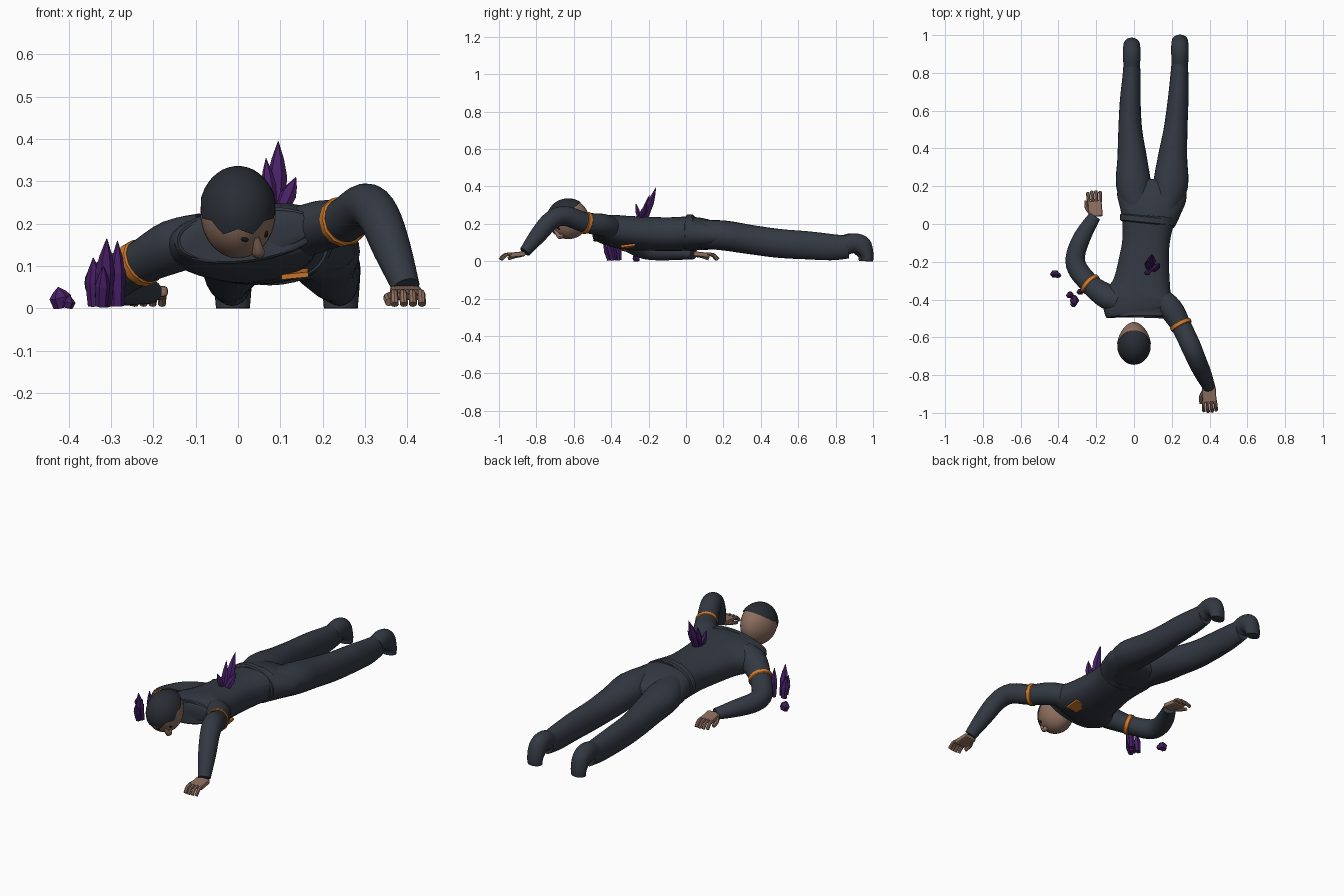
import bpy, bmesh, math
from mathutils import Vector, Matrix

if "Cube" in bpy.data.objects:
    bpy.data.objects.remove(bpy.data.objects["Cube"])


def material(name, rgb):
    m = bpy.data.materials.new(name)
    m.diffuse_color = (*rgb, 1)
    m.use_nodes = True
    m.node_tree.nodes["Principled BSDF"].inputs["Base Color"].default_value = m.diffuse_color
    return m


SUIT = material("dark slate cloth", (0.033, 0.041, 0.055))
HAIR = material("dark hair", (0.022, 0.027, 0.035))
SKIN = material("tan skin", (0.27, 0.16, 0.115))
ORANGE = material("orange trim", (0.62, 0.19, 0.025))
PURPLE = material("purple crystal", (0.062, 0.014, 0.13))
BLACK = material("eye black", (0.012, 0.012, 0.015))


def finish(name, bm, mat, smooth=True):
    bmesh.ops.recalc_face_normals(bm, faces=bm.faces)
    me = bpy.data.meshes.new(name)
    bm.to_mesh(me)
    bm.free()
    me.materials.append(mat)
    ob = bpy.data.objects.new(name, me)
    bpy.context.collection.objects.link(ob)
    if smooth:
        bpy.ops.object.select_all(action='DESELECT')
        ob.select_set(True)
        bpy.context.view_layer.objects.active = ob
        bpy.ops.object.shade_smooth_by_angle(angle=math.radians(40))
    return ob


def catmull(rows, n):
    out = []
    for i in range(len(rows) - 1):
        a, b, c, d = rows[max(i - 1, 0)], rows[i], rows[i + 1], rows[min(i + 2, len(rows) - 1)]
        for k in range(n):
            t = k / n
            out.append([0.5 * (2 * q + (r - p) * t + (2 * p - 5 * q + 4 * r - s) * t * t
                               + (3 * q - p - 3 * r + s) * t ** 3) for p, q, r, s in zip(a, b, c, d)])
    return out + [list(rows[-1])]


def tube(name, rows, mat, sides=24, steps=4, roll=0.0, power=1.0, smooth=True):
    """Loft ellipses (x, y, z, half width, half height) along a smooth path."""
    rows = catmull(rows, steps)
    pts = [Vector(r[:3]) for r in rows]
    ref = Vector((math.cos(roll), 0, math.sin(roll)))
    bm, rings = bmesh.new(), []
    pw = lambda v: math.copysign(abs(v) ** power, v)
    for i, r in enumerate(rows):
        t = (pts[min(i + 1, len(pts) - 1)] - pts[max(i - 1, 0)]).normalized()
        side = (ref - t * ref.dot(t)).normalized()
        up = side.cross(t)
        rings.append([bm.verts.new(pts[i] + side * r[3] * pw(math.cos(a)) + up * r[4] * pw(math.sin(a)))
                      for a in (2 * math.pi * k / sides for k in range(sides))])
    for a, b in zip(rings, rings[1:]):
        for k in range(sides):
            bm.faces.new((a[k], a[(k + 1) % sides], b[(k + 1) % sides], b[k]))
    bm.faces.new(rings[0])
    bm.faces.new(rings[-1])
    return finish(name, bm, mat, smooth)


def band(name, centre, axis, length, rw, rh, mat, sides=20, roll=0.0):
    c, d = Vector(centre), Vector(axis).normalized() * length / 2
    rows = [(*(c + d * k), rw * s, rh * s) for k, s in ((-1, .93), (-.7, 1), (.7, 1), (1, .93))]
    return tube(name, rows, mat, sides, 1, roll)


def box(name, centre, size, mat, rot=Matrix()):
    bm = bmesh.new()
    bmesh.ops.create_cube(bm, size=1, matrix=Matrix.Translation(centre) @ rot @ Matrix.Diagonal((*size, 1)))
    ob = finish(name, bm, mat, False)
    return ob


def crystal(name, base, tip, r, sides=6):
    b, t = Vector(base), Vector(tip)
    rows = [(*b.lerp(t, f), r * s, r * s * .8) for f, s in ((0, .8), (.5, 1), (.75, .62), (1, .03))]
    tube(name, rows, PURPLE, sides, 1, .3, smooth=False)


# torso and hips
tube("torso", [(.078, .05, .15, .145, .09), (.065, -.08, .145, .126, .088), (.052, -.2, .147, .134, .088),
               (.04, -.32, .152, .154, .088), (.024, -.40, .163, .188, .08), (.022, -.45, .172, .183, .068),
               (.025, -.48, .176, .165, .055), (.025, -.493, .176, .14, .045)], SUIT, 32, roll=.13, power=.85)
tube("hips", [(.076, .0, .15, .138, .088), (.086, .07, .146, .162, .087), (.094, .15, .138, .184, .075),
              (.095, .215, .132, .16, .055), (.095, .235, .13, .09, .035)], SUIT, 32, power=.9)
band("belt", (.075, .022, .152), (-.1, -1, 0), .04, .15, .098, SUIT, 32)
band("collar", (.02, -.478, .172), (0, -1, .05), .03, .172, .064, SUIT, 28, .13)

# legs and feet
ROWS = [(.06, .145, .06, .075), (.2, .138, .092, .08), (.35, .115, .078, .078), (.5, .095, .063, .077),
        (.65, .085, .055, .075), (.78, .075, .048, .07), (.87, .075, .042, .06)]
FOOT = [(.835, .085, .044, .052), (.885, .097, .046, .052), (.925, .08, .046, .052),
        (.95, .035, .043, .035), (.952, .0, .04, .03)]
for name, xs, fx, fy in (("left", (.02, -.002, -.01, -.02, -.02, -.013, -.012), -.012, .002),
                         ("right", (.165, .193, .204, .22, .233, .24, .242), .243, .018)):
    tube(name + "_leg", [(x, *r) for x, r in zip(xs, ROWS)], SUIT)
    tube(name + "_foot", [(fx, r[0] + fy, *r[1:]) for r in FOOT], SUIT)

# arms with bands
tube("right_arm", [(.13, -.39, .175, .06, .06), (.195, -.45, .194, .064, .06), (.25, -.54, .207, .054, .054),
                   (.3, -.645, .242, .053, .053), (.332, -.72, .218, .05, .05), (.364, -.79, .14, .045, .045),
                   (.397, -.862, .05, .033, .03)], SUIT)
band("right_armband", (.248, -.535, .205), (.45, -.85, .2), .026, .06, .06, ORANGE, 12)
tube("left_arm", [(-.08, -.41, .165, .06, .06), (-.15, -.38, .147, .068, .06), (-.23, -.32, .107, .055, .05),
                  (-.3, -.235, .068, .054, .052), (-.308, -.16, .055, .05, .05), (-.27, -.06, .05, .045, .044),
                  (-.208, .04, .038, .033, .028)], SUIT)
band("left_armband", (-.232, -.318, .106), (-.68, .62, -.35), .026, .062, .055, ORANGE, 12)


# hands: palm, bent fingers and thumb, built pointing along +y then turned
def hand(name, origin, angle, thumb):
    m = Matrix.Translation(origin) @ Matrix.Rotation(angle, 4, 'Z')
    p = box(name + "_palm", m @ Vector((0, .045, .0)), (.074, .085, .026), SKIN,
            m.to_3x3().to_4x4() @ Matrix.Rotation(-.1, 4, 'X'))
    bev = p.modifiers.new("round", 'BEVEL')
    bev.width, bev.segments = .008, 2
    for i in range(4):
        x = -.029 + i * .0195
        e = .005 * (1 - abs(i - 1.5))
        path = [(x, .075, .0), (x * 1.1, .108 + e, -.002), (x * 1.1, .133 + e, -.027)]
        tube(f"{name}_finger_{i + 1}", [(*(m @ Vector(q)), .0095, .009) for q in path], SKIN, 8, 3)
    path = [(thumb * .025, .02, -.004), (thumb * .045, .055, -.01), (thumb * .043, .09, -.022)]
    tube(name + "_thumb", [(*(m @ Vector(q)), .01, .01) for q in path], SKIN, 8, 3)


hand("right_hand", (.395, -.858, .036), math.pi + .06, 1)
hand("left_hand", (-.202, .036, .036), .08, -1)

# head: egg, jagged hair cap, nose and eyes
HC, HR = Vector((0, -.63, .225)), Vector((.089, .111, .107))


def on_head(d, k=1.0):
    d = Vector(d).normalized() * k
    return HC + Vector((d.x * HR.x, d.y * HR.y, d.z * HR.z))


bm = bmesh.new()
bmesh.ops.create_uvsphere(bm, u_segments=32, v_segments=20, radius=1)
for v in bm.verts:
    v.co = on_head(v.co)
    v.co.x *= 1 - max(0, v.co.y + .63) * 1.6      # jaw narrows towards the neck
finish("head", bm, SKIN)

bm = bmesh.new()
bmesh.ops.create_uvsphere(bm, u_segments=32, v_segments=24, radius=1)
bmesh.ops.delete(bm, geom=[v for v in bm.verts if v.co.z < .2], context='VERTS')
rot = Vector((0, 0, 1)).rotation_difference(Vector((.0, -.63, .77)))
rim = {v for v in bm.verts if v.is_boundary}
for v in bm.verts:
    c = v.co.copy()
    if v in rim:
        k = round(math.atan2(c.y, c.x) / (2 * math.pi) * 32) % 4
        c.z += (.08, 0, -.1, 0)[k] if c.y < .3 else 0
    v.co = on_head(rot @ c, 1.04)
finish("hair_cap", bm, HAIR)

face = Vector((.5, -.38, -.8))
tube("nose", [(*on_head(face + Vector((0, -.3, .25)), .97), .007, .007), (*on_head(face, 1.12), .015, .013),
              (*on_head(face + Vector((0, .12, 0)), .98), .014, .01)], SKIN, 10)
for i, d in enumerate(((.18, -.78, -.58), (.8, -.5, -.5))):
    bm = bmesh.new()
    n = Vector(d).normalized()
    q = Vector((0, 0, 1)).rotation_difference(n).to_matrix().to_4x4()
    bmesh.ops.create_uvsphere(bm, u_segments=12, v_segments=8, radius=1,
                              matrix=Matrix.Translation(on_head(d)) @ q @ Matrix.Diagonal((.01, .006, .004, 1)))
    finish(f"eye_{i + 1}", bm, BLACK)

# chest badge
box("chest_badge", (.134, -.31, .081), (.064, .075, .012), ORANGE,
    Matrix.Rotation(-.1, 4, 'Y') @ Matrix.Rotation(.12, 4, 'X'))

# crystals on the back and on the ground
for i, (b, t, r) in enumerate([
        ((.09, -.22, .225), (.095, -.16, .395), .024), ((.078, -.235, .225), (.066, -.195, .355), .018),
        ((.1, -.245, .225), (.137, -.21, .31), .02), ((.08, -.25, .225), (.06, -.268, .31), .016)]):
    crystal(f"back_crystal_{i + 1}", b, t, r)
for i, (b, t, r) in enumerate([
        ((-.318, -.39, .005), (-.31, -.425, .165), .024), ((-.285, -.355, .005), (-.285, -.365, .16), .02),
        ((-.338, -.37, .005), (-.342, -.385, .12), .021), ((-.322, -.41, .005), (-.318, -.44, .1), .018),
        ((-.415, -.262, .002), (-.425, -.268, .05), .026), ((-.405, -.27, .002), (-.398, -.275, .03), .018)]):
    crystal(f"ground_crystal_{i + 1}", b, t, r)
